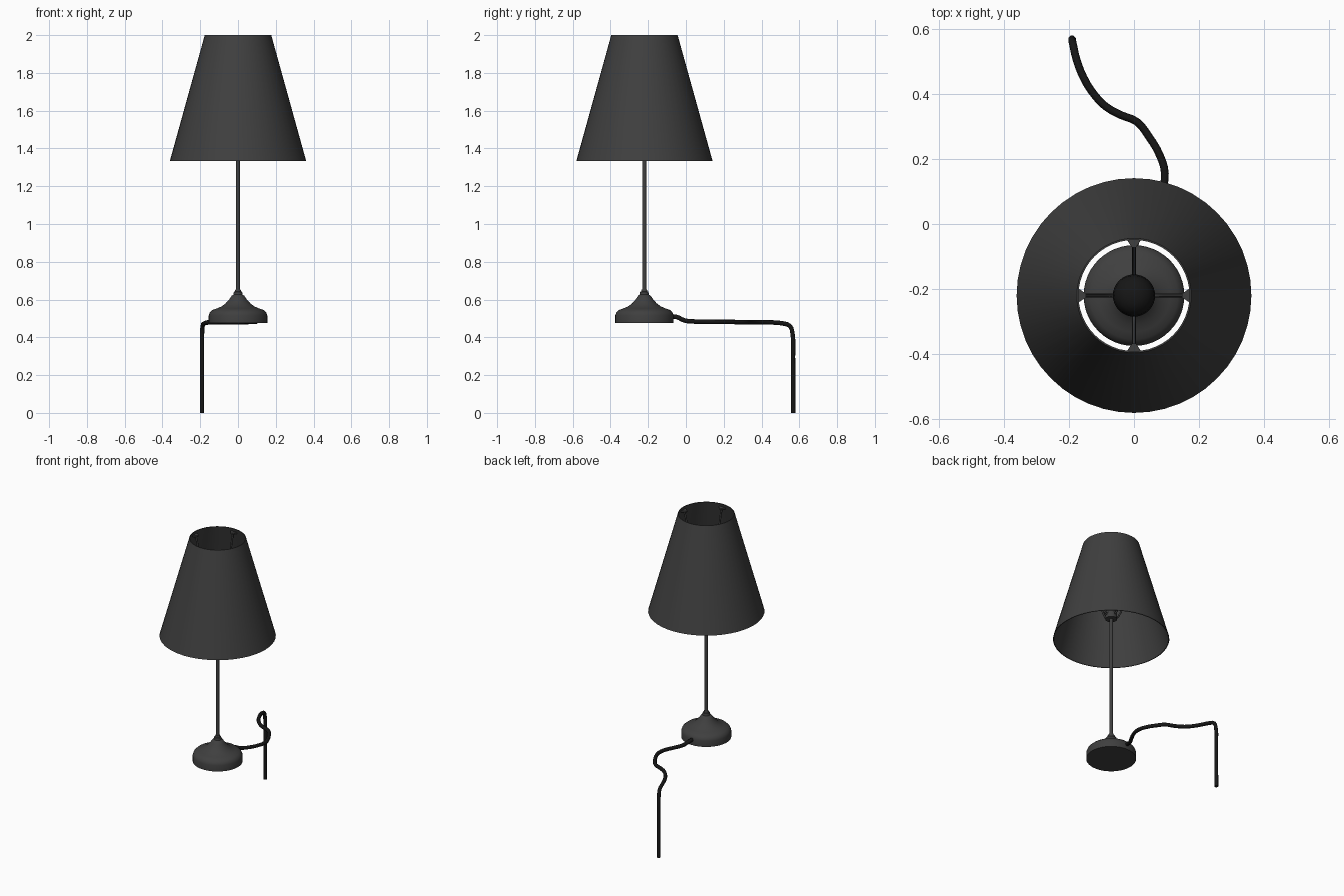
import bpy, math
from mathutils import Vector

if "Cube" in bpy.data.objects:
    bpy.data.objects.remove(bpy.data.objects["Cube"])

CY = -0.22  # lamp axis sits at x=0, y=CY


def material(name, v):
    m = bpy.data.materials.new(name)
    m.diffuse_color = (v, v, v, 1)
    m.use_nodes = True
    m.node_tree.nodes["Principled BSDF"].inputs["Base Color"].default_value = m.diffuse_color
    return m


dark = material("dark_grey", 0.05)
black = material("black", 0.008)


def finish(obj, mat, angle=35):
    obj.data.materials.append(mat)
    bpy.ops.object.select_all(action='DESELECT')
    obj.select_set(True)
    bpy.context.view_layer.objects.active = obj
    if obj.type == 'MESH':
        bpy.ops.object.shade_smooth_by_angle(angle=math.radians(angle))


def lathe(name, profile, mat, n=48, closed=False):
    """Revolve (radius, z) points about the lamp axis; r=0 ends become poles."""
    verts, rings, faces = [], [], []
    for r, z in profile:
        count = 1 if r == 0 else n
        rings.append([len(verts) + i % count for i in range(n)])
        for i in range(count):
            a = 2 * math.pi * i / n
            verts.append((r * math.cos(a), CY + r * math.sin(a), z))
    pairs = list(zip(rings, rings[1:])) + ([(rings[-1], rings[0])] if closed else [])
    for a, b in pairs:
        for i in range(n):
            j = (i + 1) % n
            faces.append(list(dict.fromkeys((a[i], a[j], b[j], b[i]))))
    me = bpy.data.meshes.new(name)
    me.from_pydata(verts, [], faces)
    obj = bpy.data.objects.new(name, me)
    bpy.context.collection.objects.link(obj)
    finish(obj, mat)
    return obj


def tube(name, pts, radius, mat, res=3):
    """Smooth round tube through the given points."""
    cu = bpy.data.curves.new(name, 'CURVE')
    cu.dimensions = '3D'
    cu.bevel_depth = radius
    cu.bevel_resolution = 2
    cu.resolution_u = res
    cu.use_fill_caps = True
    sp = cu.splines.new('BEZIER')
    sp.bezier_points.add(len(pts) - 1)
    for bp, p in zip(sp.bezier_points, pts):
        bp.co = p
        bp.handle_left_type = bp.handle_right_type = 'AUTO'
    obj = bpy.data.objects.new(name, cu)
    bpy.context.collection.objects.link(obj)
    finish(obj, mat)
    return obj


# Weighted base with flared neck and collar
lathe("base", [(0, 0.475), (0.155, 0.475), (0.155, 0.516), (0.149, 0.532),
               (0.135, 0.545), (0.112, 0.553), (0.088, 0.563), (0.065, 0.58),
               (0.045, 0.603), (0.032, 0.622), (0.024, 0.626), (0.022, 0.641),
               (0.016, 0.643), (0.014, 0.654), (0, 0.656)], dark)

# Thin stem
lathe("stem", [(0, 0.64), (0.011, 0.64), (0.011, 1.5), (0, 1.5)], dark, 16)

# Bulb socket and bulb
lathe("socket", [(0, 1.475), (0.037, 1.475), (0.037, 1.51), (0.03, 1.515),
                 (0.03, 1.6), (0, 1.6)], dark, 32)
lathe("bulb", [(0.027, 1.59), (0.029, 1.62), (0.042, 1.655), (0.058, 1.69),
               (0.065, 1.725), (0.061, 1.757), (0.046, 1.78), (0.024, 1.79),
               (0, 1.793)], black, 32)

# Thin-walled tapered shade, open at both ends
lathe("shade", [(0.361, 1.333), (0.176, 2.0), (0.171, 2.0), (0.356, 1.333)],
      dark, 48, closed=True)

# Four wires with clip plates holding the shade to the socket
for k in range(4):
    a = k * math.pi / 2
    out, side = Vector((math.cos(a), math.sin(a), 0)), Vector((-math.sin(a), math.cos(a), 0))
    at = lambda r, z, s=0: Vector((0, CY, z)) + out * r + side * s
    tube(f"shade_wire_{k + 1}", [at(0.03, 1.5), at(0.055, 1.51), at(0.11, 1.7),
                                at(0.155, 1.93), at(0.168, 1.975)], 0.006, dark)
    me = bpy.data.meshes.new("clip")
    tri = [at(0.174, z, s) for z in (1.97, 1.98) for s in (-0.024, 0.024)]
    tip = [at(0.148, z, s) for z in (1.97, 1.98) for s in (-0.006, 0.006)]
    me.from_pydata(tri + tip, [], [(0, 1, 5, 4), (2, 6, 7, 3), (0, 4, 6, 2),
                                   (1, 3, 7, 5), (4, 5, 7, 6), (0, 2, 3, 1)])
    clip = bpy.data.objects.new(f"shade_clip_{k + 1}", me)
    bpy.context.collection.objects.link(clip)
    finish(clip, dark)

# Power cord: leaves the base, snakes over the table top, hangs over the edge
tube("power_cord", [(0, -0.09, 0.511), (0.005, -0.05, 0.508), (0.025, -0.01, 0.49),
                    (0.055, 0.04, 0.484), (0.085, 0.10, 0.483), (0.095, 0.155, 0.482),
                    (0.08, 0.21, 0.482), (0.045, 0.27, 0.481), (0.008, 0.315, 0.481),
                    (-0.04, 0.335, 0.481), (-0.085, 0.36, 0.481), (-0.12, 0.395, 0.48),
                    (-0.155, 0.45, 0.479), (-0.178, 0.51, 0.474), (-0.187, 0.55, 0.46),
                    (-0.19, 0.564, 0.42), (-0.19, 0.567, 0.3), (-0.191, 0.568, 0.0)],
     0.012, black)
